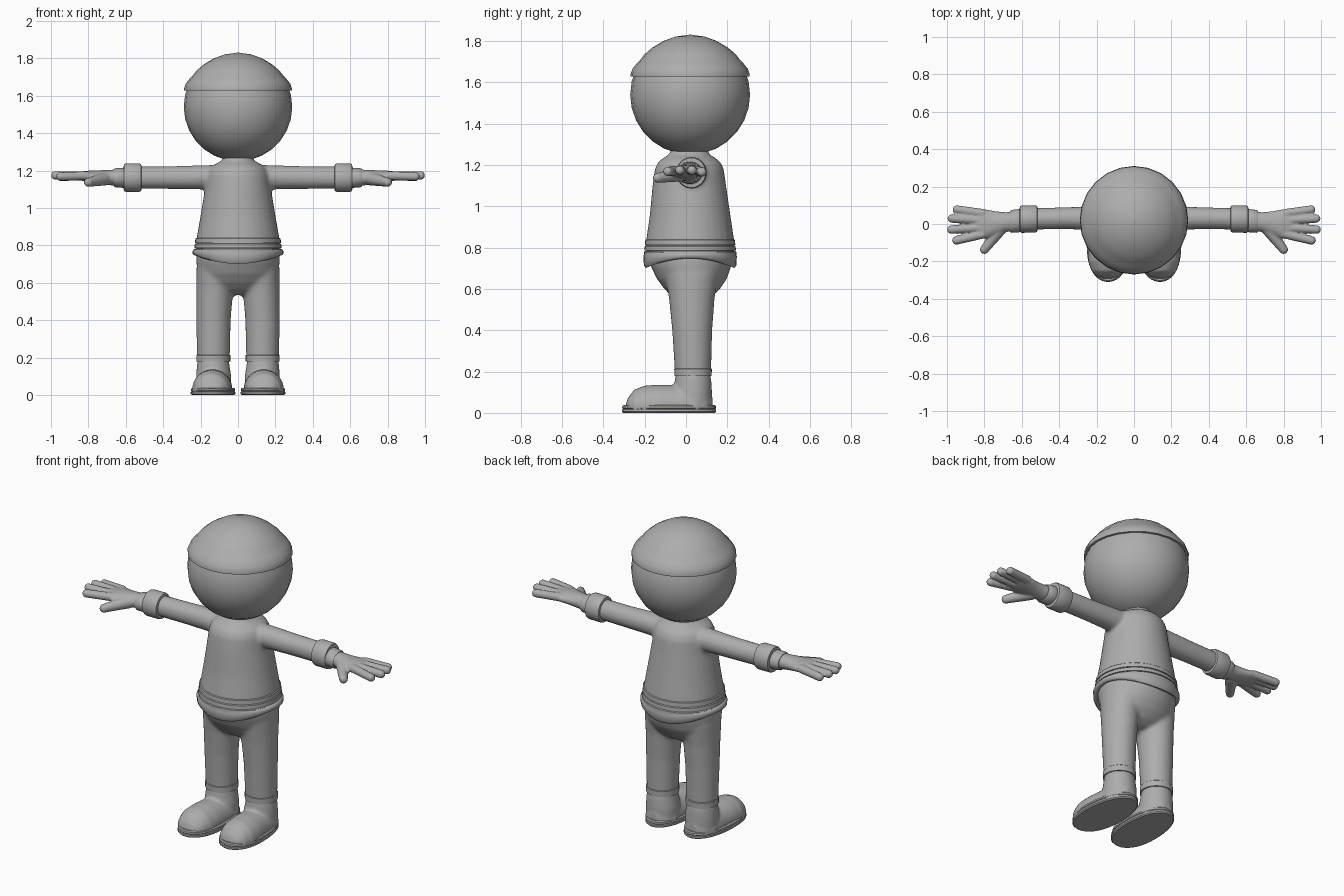
import bpy, bmesh, math
from mathutils import Vector, Matrix

grey = bpy.data.materials.new("plain_grey")
grey.diffuse_color = (0.42, 0.42, 0.42, 1)


def loft(bm, rings, axis="z", n=32, floor=None):
    """Elliptical rings (t, centre_a, centre_b, radius_a, radius_b[, dip]) joined into a closed shell."""
    loops = []
    for r in rings:
        t, ca, cb, ra, rb = r[:5]
        dip = r[5] if len(r) > 5 else 0
        loop = []
        for i in range(n):
            a = 2 * math.pi * i / n
            u, v = ca + ra * math.cos(a), cb + rb * math.sin(a)
            if axis == "z":
                p = (u, v, t - dip * math.sin(a) ** 2)
            elif axis == "x":
                p = (t, u, v)
            else:
                p = (u, t, v)
            if floor is not None:
                p = (p[0], p[1], max(p[2], floor))
            loop.append(bm.verts.new(p))
        loops.append(loop)
    for lo, hi in zip(loops, loops[1:]):
        for i in range(n):
            j = (i + 1) % n
            bm.faces.new((lo[i], lo[j], hi[j], hi[i]))
    bm.faces.new(loops[0])
    bm.faces.new(loops[-1])


def capsule(bm, a, b, r1, r2):
    a, b = Vector(a), Vector(b)
    d = b - a
    m = Matrix.Translation((a + b) / 2) @ d.to_track_quat("Z", "Y").to_matrix().to_4x4()
    bmesh.ops.create_cone(bm, cap_ends=True, segments=16, radius1=r1, radius2=r2,
                          depth=d.length, matrix=m)
    for p, r in ((a, r1), (b, r2)):
        bmesh.ops.create_uvsphere(bm, u_segments=16, v_segments=10, radius=r,
                                  matrix=Matrix.Translation(p))


def finish(name, bm, mirror=False, voxel=0, smooth=4, angle=35):
    bmesh.ops.recalc_face_normals(bm, faces=bm.faces)
    me = bpy.data.meshes.new(name)
    bm.to_mesh(me)
    bm.free()
    me.materials.append(grey)
    ob = bpy.data.objects.new(name, me)
    bpy.context.collection.objects.link(ob)
    bpy.ops.object.select_all(action="DESELECT")
    ob.select_set(True)
    bpy.context.view_layer.objects.active = ob
    bpy.ops.object.shade_smooth_by_angle(angle=math.radians(angle))
    if mirror:
        mod = ob.modifiers.new("mirror", "MIRROR")
        mod.use_mirror_merge = False
    if voxel:
        mod = ob.modifiers.new("blend", "REMESH")
        mod.mode = "VOXEL"
        mod.voxel_size = voxel
        mod.use_smooth_shade = True
        mod = ob.modifiers.new("soften", "SMOOTH")
        mod.factor, mod.iterations = 0.5, smooth
    return ob


def part(name, rings, axis="z", n=32, **kw):
    bm = bmesh.new()
    loft(bm, rings, axis, n)
    return finish(name, bm, **kw)


# head
R = 0.29
part("head", [(1.54 - R * math.cos(a), 0, 0.02, R * math.sin(a), R * math.sin(a))
              for a in [math.pi * max(i, 0.15) / 14 for i in range(10)]], n=24)

# cap with flared band and dome crown
part("cap", [(z, 0, 0.02, r, r) for z, r in (
    (1.628, 0.265), (1.628, 0.288), (1.640, 0.288), (1.665, 0.279), (1.695, 0.255),
    (1.704, 0.245), (1.735, 0.221), (1.768, 0.182), (1.80, 0.128), (1.821, 0.07),
    (1.83, 0.004))], n=24)

# shirt body with sleeves blended in
bm = bmesh.new()
loft(bm, [(0.74, 0, 0.02, 0.222, 0.212), (0.83, 0, 0.02, 0.223, 0.214),
          (0.95, 0, 0.02, 0.202, 0.196), (1.10, 0, 0.016, 0.177, 0.178),
          (1.18, 0, 0.016, 0.167, 0.167), (1.215, 0, 0.016, 0.15, 0.15),
          (1.238, 0, 0.016, 0.115, 0.12), (1.252, 0, 0.016, 0.085, 0.095),
          (1.29, 0, 0.018, 0.075, 0.085)])
for s in (1, -1):
    loft(bm, [(s * 0.04, 0.03, 1.165, 0.075, 0.066), (s * 0.17, 0.03, 1.164, 0.066, 0.065),
              (s * 0.35, 0.031, 1.162, 0.059, 0.061), (s * 0.57, 0.027, 1.162, 0.057, 0.059)], "x")
finish("shirt", bm, voxel=0.011, smooth=5)

# waistband ribs
for i, (z0, z1) in enumerate(((0.812, 0.840), (0.785, 0.810), (0.758, 0.783))):
    a = 0.228 + 0.003 * i
    part(f"waist_rib_{i + 1}", [(z0, 0, 0.02, a - 0.012, a - 0.022), (z0, 0, 0.02, a + 0.002, a - 0.009),
                                (z1 - 0.004, 0, 0.02, a, a - 0.011),
                                (z1, 0, 0.02, a - 0.005, a - 0.016)], n=40)

# hem, dipping at front and back
part("shirt_hem", [(0.752, 0, 0.02, 0.21, 0.20, 0.045), (0.747, 0, 0.02, 0.232, 0.215, 0.046),
                   (0.753, 0, 0.02, 0.243, 0.224, 0.038), (0.768, 0, 0.02, 0.244, 0.226, 0.010),
                   (0.779, 0, 0.02, 0.236, 0.218, 0.002)], n=40, angle=60)

# trousers: hips and both legs blended
bm = bmesh.new()
loft(bm, [(0.535, 0, 0.03, 0.07, 0.05), (0.56, 0, 0.03, 0.14, 0.095),
          (0.60, 0, 0.03, 0.195, 0.135), (0.65, 0, 0.028, 0.215, 0.17),
          (0.71, 0, 0.024, 0.223, 0.195), (0.765, 0, 0.022, 0.222, 0.205)])
for s in (1, -1):
    loft(bm, [(0.18, s * 0.132, 0.034, 0.087, 0.087), (0.40, s * 0.131, 0.03, 0.092, 0.097),
              (0.55, s * 0.125, 0.028, 0.098, 0.11), (0.68, s * 0.12, 0.028, 0.102, 0.13)])
finish("trousers", bm, voxel=0.011, smooth=6)

# trouser cuffs
part("trouser_cuff", [(0.178, 0.132, 0.034, 0.08, 0.08), (0.178, 0.132, 0.034, 0.091, 0.09),
                      (0.212, 0.132, 0.034, 0.091, 0.091), (0.217, 0.132, 0.034, 0.085, 0.085)],
     mirror=True)

# shoe uppers: foot and ankle blended
bm = bmesh.new()
loft(bm, [(-0.292, 0.14, 0.03, 0.03, 0.012), (-0.28, 0.14, 0.03, 0.06, 0.045),
          (-0.25, 0.14, 0.03, 0.088, 0.083), (-0.20, 0.14, 0.03, 0.105, 0.102),
          (-0.13, 0.137, 0.03, 0.107, 0.107), (-0.05, 0.133, 0.03, 0.102, 0.105),
          (0.05, 0.13, 0.03, 0.098, 0.10), (0.10, 0.13, 0.03, 0.072, 0.085),
          (0.128, 0.13, 0.03, 0.03, 0.05)], "y", floor=0.008)
loft(bm, [(0.01, 0.13, 0.03, 0.095, 0.095), (0.10, 0.13, 0.032, 0.094, 0.094),
          (0.15, 0.132, 0.034, 0.088, 0.089), (0.19, 0.132, 0.034, 0.083, 0.083)])
finish("shoe_upper", bm, mirror=True, voxel=0.009, smooth=4)

# soles, narrower at the heel
bm = bmesh.new()
loft(bm, [(0.0, 0.132, -0.082, 0.112, 0.222), (0.006, 0.132, -0.082, 0.119, 0.228),
          (0.016, 0.132, -0.082, 0.119, 0.228), (0.019, 0.132, -0.082, 0.114, 0.223),
          (0.023, 0.132, -0.082, 0.118, 0.227), (0.033, 0.132, -0.082, 0.117, 0.226),
          (0.038, 0.132, -0.082, 0.11, 0.22)], n=40)
for v in bm.verts:
    k = (v.co.y + 0.082) / 0.228
    v.co.x = 0.133 - 0.006 * k + (v.co.x - 0.132) * (1 - 0.06 * k + 0.12 * k * k)
finish("shoe_sole", bm, mirror=True)

# sleeve cuffs
part("sleeve_cuff", [(0.515, 0.027, 1.162, 0.055, 0.057), (0.518, 0.027, 1.162, 0.069, 0.072),
                     (0.528, 0.027, 1.162, 0.073, 0.076), (0.60, 0.026, 1.162, 0.073, 0.076),
                     (0.610, 0.026, 1.162, 0.069, 0.072), (0.612, 0.026, 1.162, 0.05, 0.05)],
     "x", mirror=True)

# glove bands
part("glove_band", [(0.60, 0.02, 1.161, 0.055, 0.05), (0.612, 0.018, 1.161, 0.062, 0.054),
                    (0.655, 0.014, 1.161, 0.061, 0.051), (0.664, 0.013, 1.161, 0.055, 0.046)],
     "x", mirror=True)

# hands: palm, four fingers and thumb blended
bm = bmesh.new()
loft(bm, [(0.64, 0.013, 1.161, 0.052, 0.044), (0.69, 0.01, 1.163, 0.053, 0.041),
          (0.74, 0.004, 1.165, 0.064, 0.036), (0.79, 0.0, 1.168, 0.078, 0.032),
          (0.83, 0.0, 1.17, 0.08, 0.026), (0.85, 0.0, 1.17, 0.07, 0.02)], "x")
for y0, x1, y1, z1 in ((0.057, 0.947, 0.077, 1.166), (0.02, 0.974, 0.029, 1.174),
                       (-0.019, 0.977, -0.030, 1.174), (-0.055, 0.95, -0.088, 1.168)):
    capsule(bm, (0.81, y0, 1.172), (x1, y1, z1), 0.024, 0.023)
capsule(bm, (0.715, -0.025, 1.155), (0.80, -0.137, 1.137), 0.036, 0.024)
finish("hand", bm, mirror=True, voxel=0.006, smooth=3)
